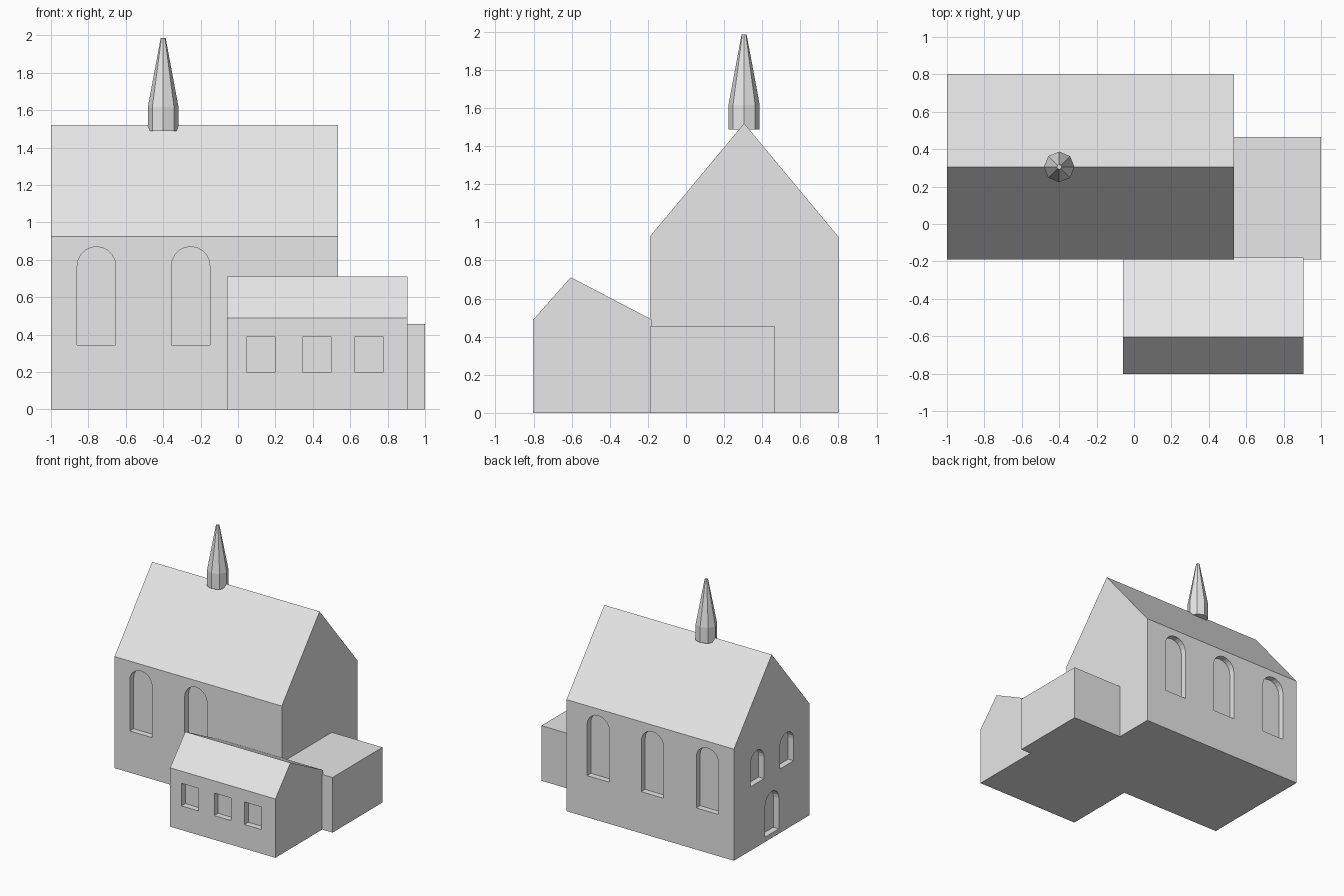
import bpy, bmesh, math

if "Cube" in bpy.data.objects:
    bpy.data.objects.remove(bpy.data.objects["Cube"])

stone = bpy.data.materials.new("light_grey")
stone.diffuse_color = (0.8, 0.8, 0.8, 1)
stone.use_nodes = True
stone.node_tree.nodes["Principled BSDF"].inputs["Base Color"].default_value = stone.diffuse_color


def add_prism(bm, axis, pts, a, b):
    """Extrude a (horizontal, z) profile along x or y from a to b."""
    place = (lambda t, h, z: (t, h, z)) if axis == "x" else (lambda t, h, z: (h, t, z))
    near = [bm.verts.new(place(a, h, z)) for h, z in pts]
    far = [bm.verts.new(place(b, h, z)) for h, z in pts]
    bm.faces.new(near)
    bm.faces.new(far[::-1])
    n = len(pts)
    for i in range(n):
        j = (i + 1) % n
        bm.faces.new((near[j], near[i], far[i], far[j]))


def finish(name, bm):
    bmesh.ops.recalc_face_normals(bm, faces=bm.faces[:])
    mesh = bpy.data.meshes.new(name)
    bm.to_mesh(mesh)
    bm.free()
    mesh.materials.append(stone)
    obj = bpy.data.objects.new(name, mesh)
    bpy.context.collection.objects.link(obj)
    return obj


def prism(name, axis, pts, a, b):
    bm = bmesh.new()
    add_prism(bm, axis, pts, a, b)
    return finish(name, bm)


def arch(c, w, z0, z1, steps=10):
    """Round-headed opening centred on c."""
    r = w / 2
    head = [(c + r * math.cos(math.pi * i / steps), z1 - r + r * math.sin(math.pi * i / steps))
            for i in range(steps + 1)]
    return [(c - r, z0), (c + r, z0)] + head


def rect(a, b, z0, z1):
    return [(a, z0), (b, z0), (b, z1), (a, z1)]


def recess(obj, openings):
    """Cut shallow niches; each opening is (axis, profile, wall position, inward sign)."""
    bm = bmesh.new()
    for axis, pts, wall, inward in openings:
        add_prism(bm, axis, pts, wall - 0.05 * inward, wall + 0.05 * inward)
    cutter = finish("niche_cutter", bm)
    cutter.hide_render = True
    mod = obj.modifiers.new("niches", "BOOLEAN")
    mod.operation = "DIFFERENCE"
    mod.solver = "EXACT"
    mod.object = cutter
    bpy.context.view_layer.objects.active = obj
    bpy.ops.object.modifier_apply(modifier=mod.name)
    bpy.data.objects.remove(cutter)


# Main hall with steep gable roof
FRONT, BACK, RIDGE = -0.19, 0.80, 0.305
hall = prism("main_hall", "x",
             [(FRONT, 0), (BACK, 0), (BACK, 0.925), (RIDGE, 1.52), (FRONT, 0.925)], -1, 0.535)

# Tall arched windows: two at the front, three at the back
niches = [("y", arch(x, 0.205, 0.345, 0.87), FRONT, 1) for x in (-0.757, -0.253)]
niches += [("y", arch(x, 0.205, 0.345, 0.87), BACK, -1) for x in (-0.757, -0.253, 0.245)]
# Gable wall: two small windows above a doorway
niches += [("x", arch(y, 0.18, 0.53, 0.80), -1, 1) for y in (0.496, 0.108)]
niches.append(("x", arch(0.302, 0.18, 0.04, 0.385), -1, 1))
recess(hall, niches)

# Front annex with uneven gable roof and square windows
annex = prism("front_annex", "x",
              [(-0.803, 0), (-0.18, 0), (-0.18, 0.49), (-0.605, 0.712), (-0.803, 0.488)], -0.06, 0.905)
recess(annex, [("y", rect(x, x + 0.155, 0.20, 0.387), -0.803, 1) for x in (0.045, 0.345, 0.622)])

# Flat-roofed side room
prism("side_room", "x", rect(FRONT, 0.465, 0, 0.457), 0.53, 1.0)

# Octagonal ridge turret with tapered spire
bm = bmesh.new()
rings = []
for r, z in ((0.082, 1.488), (0.082, 1.617), (0.013, 1.987)):
    rings.append([bm.verts.new((-0.4 + r * math.cos(math.pi * i / 4),
                                RIDGE + r * math.sin(math.pi * i / 4), z)) for i in range(8)])
bm.faces.new(rings[0][::-1])
bm.faces.new(rings[-1])
for lo, hi in zip(rings, rings[1:]):
    for i in range(8):
        j = (i + 1) % 8
        bm.faces.new((lo[i], lo[j], hi[j], hi[i]))
finish("turret_spire", bm)
